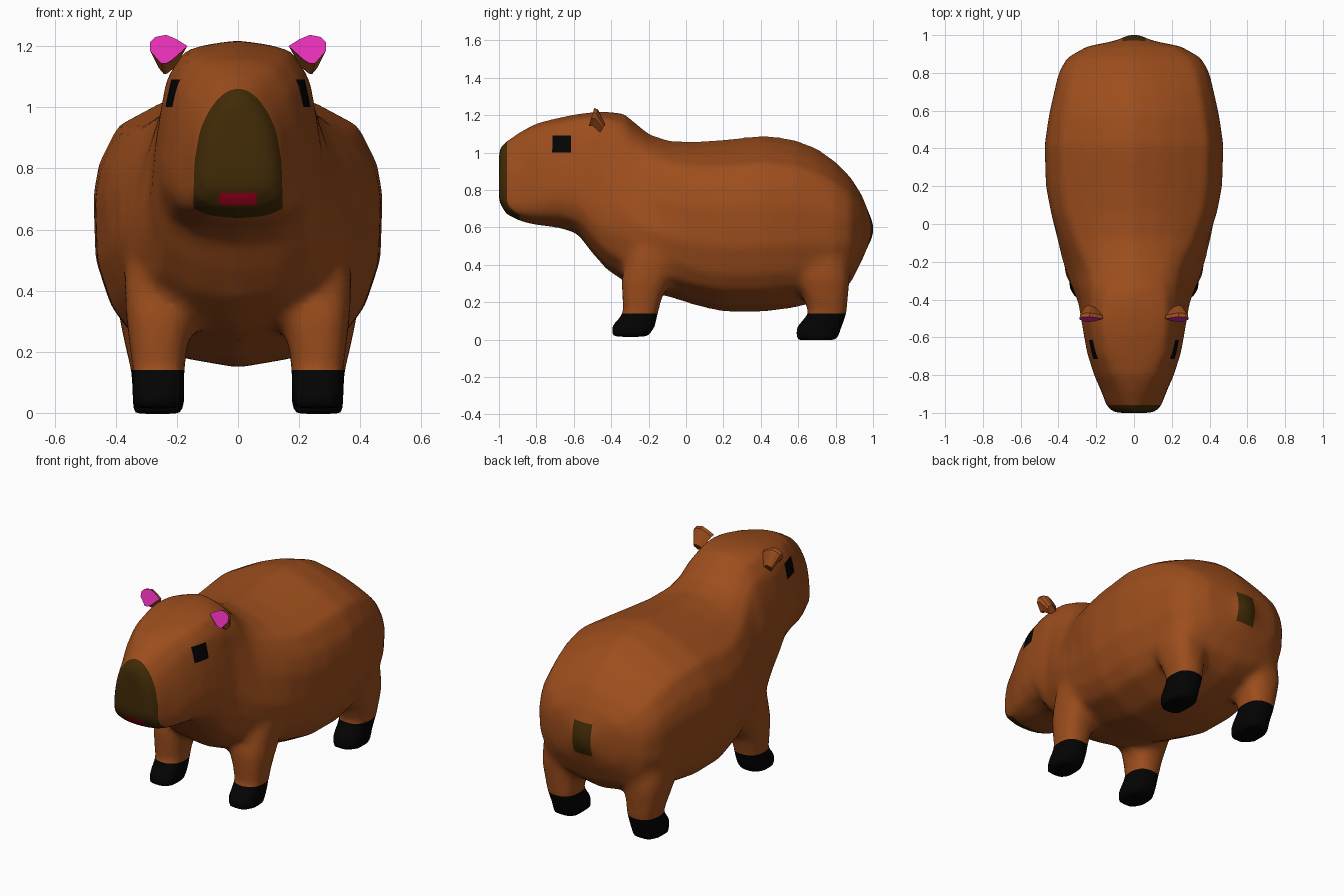
import bpy
import bmesh
from math import cos, sin, pi
from mathutils import Vector

cube = bpy.data.objects.get("Cube")
if cube:
    bpy.data.objects.remove(cube, do_unlink=True)


def material(name, rgb):
    mat = bpy.data.materials.new(name)
    mat.use_nodes = True
    mat.diffuse_color = (*rgb, 1)
    mat.roughness = 1
    mat.specular_intensity = 0
    for node in mat.node_tree.nodes:
        if node.type == 'BSDF_PRINCIPLED':
            node.inputs["Base Color"].default_value = (*rgb, 1)
            node.inputs["Roughness"].default_value = 1
            node.inputs["Specular IOR Level"].default_value = 0
    return mat


fur = material("brown fur", (0.335, 0.075, 0.012))
muzzle = material("dark muzzle brown", (0.054, 0.024, 0.002))
black = material("black", (0.001, 0.001, 0.001))
red = material("mouth red", (0.37, 0.0, 0.012))
pink = material("ear pink", (0.82, 0.03, 0.48))
FUR, MUZZLE, BLACK, RED = range(4)


def loft(bm, rings):
    """Skin a list of equal-length point rings and cap both ends."""
    loops = [[bm.verts.new(p) for p in ring] for ring in rings]
    count = len(loops[0])
    for a, b in zip(loops, loops[1:]):
        for i in range(count):
            j = (i + 1) % count
            bm.faces.new((a[i], a[j], b[j], b[i]))
    return bm.faces.new(loops[0][::-1]), bm.faces.new(loops[-1])


def oval(u0, u1, v0, v1, power=2.6, steps=28):
    """Rounded-box outline between the given limits."""
    pts = []
    for i in range(steps):
        c, s = cos(2 * pi * i / steps), sin(2 * pi * i / steps)
        u = abs(c) ** (2 / power) * (1 if c > 0 else -1)
        v = abs(s) ** (2 / power) * (1 if s > 0 else -1)
        pts.append(((u0 + u1) / 2 + u * (u1 - u0) / 2,
                    (v0 + v1) / 2 + v * (v1 - v0) / 2))
    return pts


# Half cross-sections from spine to belly, in units of half width and half height
SNOUT = [(0, 1), (.2, .97), (.45, .84), (.75, .5), (.9, .2), (.98, -.15),
         (1, -.5), (1, -.75), (.92, -.9), (.5, -.98), (0, -1)]
HEAD = [(0, 1), (.35, .97), (.62, .92), (.83, .68), (.9, .4), (.95, .15),
        (1, -.25), (.98, -.52), (.84, -.77), (.5, -.94), (0, -1)]
NECK = [(0, 1), (.2, .96), (.42, .88), (.62, .72), (.74, .5), (.86, .25),
        (1, -.2), (.98, -.45), (.86, -.75), (.5, -.93), (0, -1)]
TRUNK = [(0, 1), (.3, .93), (.55, .83), (.83, .68), (.96, .42), (1, .2),
         (.985, -.25), (.88, -.57), (.75, -.75), (.4, -.93), (0, -1)]
STATIONS = [(-1.1, SNOUT), (-.96, SNOUT), (-.72, HEAD), (-.46, HEAD),
            (-.28, NECK), (0, TRUNK), (1.1, TRUNK)]


def section(y, low, high, width):
    """Full body outline at y, blended from the two nearest stations."""
    for (ya, a), (yb, b) in zip(STATIONS, STATIONS[1:]):
        if ya <= y <= yb:
            t = (y - ya) / (yb - ya)
            half = [Vector(p).lerp(Vector(q), t) for p, q in zip(a, b)]
            break
    mid, tall = (low + high) / 2, (high - low) / 2
    ring = [(p.x * width, y, mid + p.y * tall) for p in half]
    return ring + [(-x, y, z) for x, y, z in ring[-2:0:-1]]


# Body from nose to tail: y, bottom, top, half width
BODY = [
    (-1.0, .735, 1.025, .108), (-.96, .67, 1.063, .145),
    (-.88, .63, 1.115, .176), (-.8, .612, 1.157, .212),
    (-.68, .597, 1.187, .25), (-.58, .565, 1.207, .268),
    (-.5, .46, 1.217, .282), (-.42, .37, 1.22, .294),
    (-.33, .31, 1.21, .33), (-.26, .27, 1.15, .358),
    (-.19, .25, 1.095, .382), (-.08, .225, 1.062, .41),
    (.06, .18, 1.06, .44), (.2, .148, 1.07, .467),
    (.42, .148, 1.092, .474), (.58, .17, 1.07, .45),
    (.7, .2, 1.022, .423), (.8, .235, .952, .4),
    (.88, .3, .87, .355), (.94, .42, .775, .25),
    (.97, .49, .7, .1), (1.005, .56, .62, .02),
]
# Legs from sole to hip: z, front and back y, inner and outer x
FRONT_LEG = [
    (.015, -.4, -.2, .18, .345), (.07, -.4, -.165, .175, .345),
    (.14, -.335, -.15, .175, .345), (.22, -.34, -.13, .165, .355),
    (.32, -.345, -.08, .135, .367), (.45, -.32, -.03, .1, .372),
    (.6, -.26, -.04, .1, .35),
]
REAR_LEG = [
    (-.003, .59, .81, .175, .345), (.06, .585, .83, .175, .345),
    (.14, .655, .86, .175, .35), (.22, .63, .865, .165, .37),
    (.32, .58, .875, .15, .39), (.45, .52, .87, .1, .39),
    (.6, .56, .8, .1, .35),
]

bm = bmesh.new()
loft(bm, [section(*row) for row in BODY])
for leg in (FRONT_LEG, REAR_LEG):
    for side in (-1, 1):
        loft(bm, [[(side * x, y, z) for x, y in oval(x0, x1, y0, y1)]
                  for z, y0, y1, x0, x1 in leg])
bmesh.ops.recalc_face_normals(bm, faces=bm.faces)
mesh = bpy.data.meshes.new("body")
bm.to_mesh(mesh)
bm.free()
body = bpy.data.objects.new("body", mesh)
bpy.context.collection.objects.link(body)

# Blend trunk and legs into one skin
remesh = body.modifiers.new("blend", 'REMESH')
remesh.mode = 'VOXEL'
remesh.voxel_size = 0.024
soften = body.modifiers.new("soften", 'SMOOTH')
soften.factor = 0.5
soften.iterations = 5
graph = bpy.context.evaluated_depsgraph_get()
skin = bpy.data.meshes.new_from_object(body.evaluated_get(graph))
body.modifiers.clear()
body.data = skin
skin.materials.clear()
for mat in (fur, muzzle, black, red):
    skin.materials.append(mat)


def paint(bm, index, lo, hi):
    """Cut the skin along a box and colour the faces inside it."""
    def inside(face, pad):
        c = face.calc_center_median()
        return all(lo[k] - pad < c[k] < hi[k] + pad for k in range(3))

    for axis in range(3):
        for limit in (lo[axis], hi[axis]):
            faces = [f for f in bm.faces if inside(f, 0.05)]
            edges = {e for f in faces for e in f.edges}
            verts = {v for f in faces for v in f.verts}
            point, normal = Vector(), Vector()
            point[axis], normal[axis] = limit, 1
            bmesh.ops.bisect_plane(bm, geom=faces + list(edges) + list(verts),
                                   dist=0.0005, plane_co=point, plane_no=normal)
    for f in bm.faces:
        if inside(f, 0):
            f.material_index = index


bm = bmesh.new()
bm.from_mesh(skin)
for f in bm.faces:
    f.material_index = FUR
paint(bm, BLACK, (-1, -1, -1), (1, 1, .14))               # hooves
paint(bm, MUZZLE, (-.3, -1.1, .74), (.3, -.958, 1.1))     # nose
paint(bm, MUZZLE, (-.145, -1.1, .6), (.145, -.89, .74))   # lips and chin
paint(bm, RED, (-.06, -1.1, .68), (.06, -.88, .72))       # mouth
paint(bm, MUZZLE, (-.06, .9, .5), (.06, 1.1, .69))        # tail
paint(bm, BLACK, (.12, -.715, 1.0), (.3, -.615, 1.09))    # left eye
paint(bm, BLACK, (-.3, -.715, 1.0), (-.12, -.615, 1.09))  # right eye
bm.to_mesh(skin)
bm.free()
skin.shade_smooth()

# Ears: pink front leaning back, fur behind that tapers into the head
EAR = [(.165, 1.2), (.215, 1.155), (.235, 1.143), (.252, 1.143), (.288, 1.185),
       (.288, 1.213), (.27, 1.23), (.235, 1.237), (.2, 1.222)]
for name, side in (("left_ear", 1), ("right_ear", -1)):
    bm = bmesh.new()
    rings = []
    for back_off, size, drop in ((0, 1, 0), (.02, .95, .004), (.06, .45, .06)):
        rings.append([(side * (.235 + (x - .235) * size),
                       -.52 + (z - 1.14) * .3 + back_off,
                       1.19 + (z - 1.19) * size - drop) for x, z in EAR])
    front = loft(bm, rings)[0]
    front.material_index = 1
    bmesh.ops.recalc_face_normals(bm, faces=bm.faces)
    ear_mesh = bpy.data.meshes.new(name)
    bm.to_mesh(ear_mesh)
    bm.free()
    ear_mesh.materials.append(fur)
    ear_mesh.materials.append(pink)
    bpy.context.collection.objects.link(bpy.data.objects.new(name, ear_mesh))
